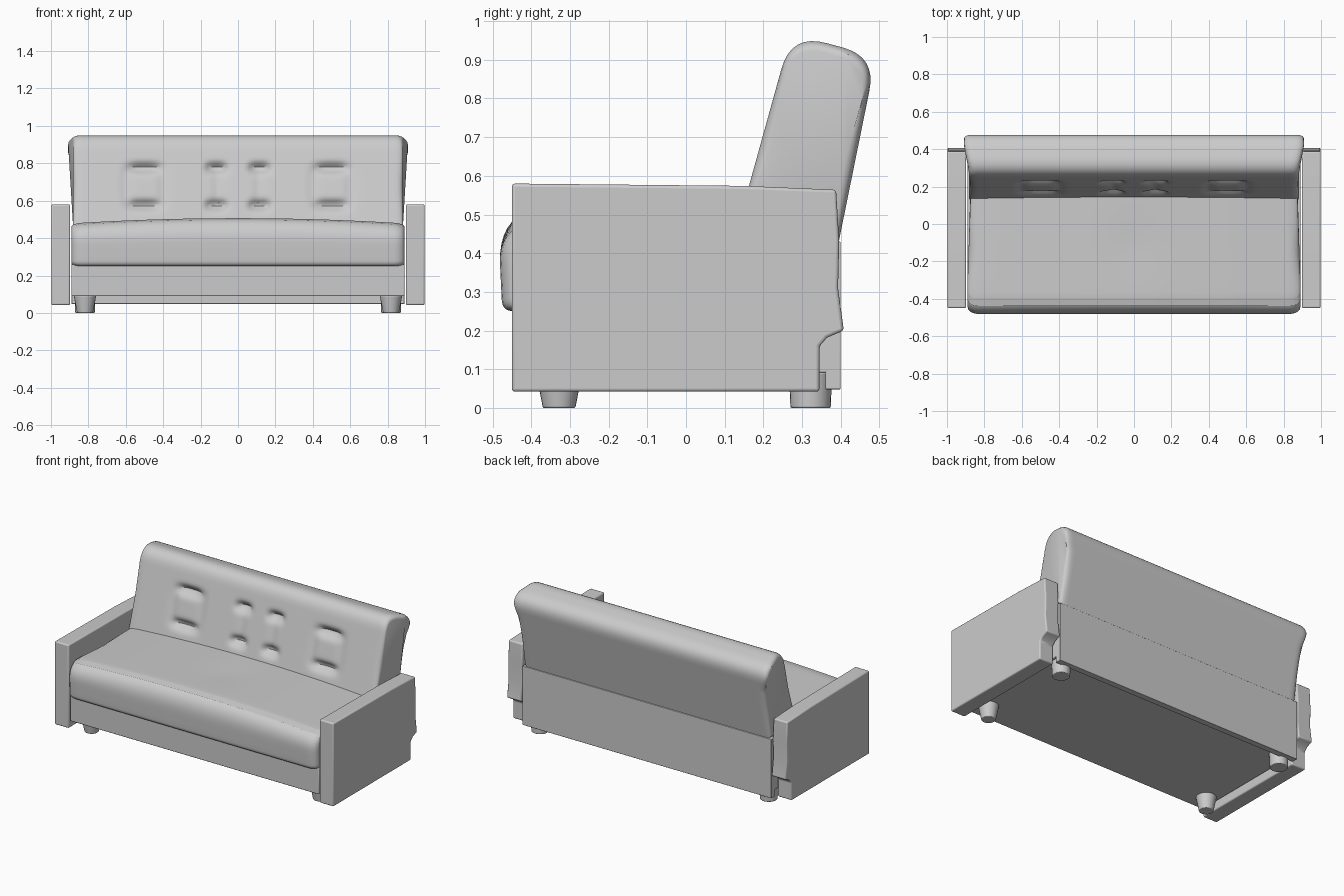
import bpy, bmesh, math
from mathutils import Vector

if "Cube" in bpy.data.objects:
    bpy.data.objects.remove(bpy.data.objects["Cube"])


def finish(name, bm, bevel=0.0):
    bmesh.ops.recalc_face_normals(bm, faces=bm.faces)
    mesh = bpy.data.meshes.new(name)
    bm.to_mesh(mesh)
    bm.free()
    ob = bpy.data.objects.new(name, mesh)
    bpy.context.collection.objects.link(ob)
    if bevel:
        mod = ob.modifiers.new("soft_edges", 'BEVEL')
        mod.width, mod.segments = bevel, 3
    bpy.ops.object.select_all(action='DESELECT')
    ob.select_set(True)
    bpy.context.view_layer.objects.active = ob
    bpy.ops.object.shade_smooth_by_angle(angle=math.radians(35))
    return ob


def rounded(corners, step=0.02):
    """Closed y/z outline: each corner (y, z, r) is rounded, long edges subdivided."""
    pts, n = [], len(corners)
    for i in range(n):
        p = Vector(corners[i][:2])
        r = corners[i][2]
        a = p + (Vector(corners[i - 1][:2]) - p).normalized() * r
        b = p + (Vector(corners[(i + 1) % n][:2]) - p).normalized() * r
        k = 8 if r else 0
        for j in range(k + 1):
            t = j / k if k else 0
            pts.append(a * (1 - t) ** 2 + p * 2 * t * (1 - t) + b * t * t)
    out = []
    for i, p in enumerate(pts):
        q = pts[(i + 1) % len(pts)]
        m = max(1, int((q - p).length / step))
        out += [p.lerp(q, j / m) for j in range(m)]
    return out


def loft(name, outline, half, ends, warp, cols=72):
    """Sweep an outline along x; ends = (x, inset) rings that round both ends."""
    flat = ends[0][0] - 0.02
    rings = [(-x, s) for x, s in reversed(ends)]
    rings += [(-flat + 2 * flat * i / cols, 0) for i in range(cols + 1)] + ends
    c = sum(outline, Vector((0, 0))) / len(outline)
    bm = bmesh.new()
    loops = []
    for x, inset in rings:
        loop = []
        for p in outline:
            d = c - p
            q = p + d.normalized() * inset
            loop.append(bm.verts.new(warp(x, q.x, q.y)))
        loops.append(loop)
    n = len(outline)
    for a, b in zip(loops, loops[1:]):
        for i in range(n):
            j = (i + 1) % n
            bm.faces.new((a[i], a[j], b[j], b[i]))
    bm.faces.new(loops[0])
    bm.faces.new(loops[-1])
    return finish(name, bm)


def slab(name, x0, x1, outline, bevel):
    """Extrude a y/z outline between two x positions."""
    bm = bmesh.new()
    a = [bm.verts.new((x0, y, z)) for y, z in outline]
    b = [bm.verts.new((x1, y, z)) for y, z in outline]
    bm.faces.new(a)
    bm.faces.new(b)
    for i in range(len(a)):
        j = (i + 1) % len(a)
        bm.faces.new((a[i], a[j], b[j], b[i]))
    return finish(name, bm, bevel)


def clamp(v):
    return max(0.0, min(1.0, v))


# Arms with a notch low at the rear
arm = [(-0.45, 0.042), (0.345, 0.042), (0.345, 0.16), (0.365, 0.182), (0.408, 0.2),
       (0.393, 0.31), (0.396, 0.43), (0.388, 0.564), (0.15, 0.574), (-0.45, 0.58)]
for side, label in ((-1, "left"), (1, "right")):
    slab(label + "_arm", side * 0.897, side * 0.998, arm, 0.008)

# Base box and back panel
slab("base", -0.89, 0.89, [(-0.445, 0.09), (0.38, 0.09), (0.38, 0.26), (-0.445, 0.26)], 0.005)
slab("back_panel", -0.89, 0.89, [(0.36, 0.048), (0.40, 0.048), (0.40, 0.43), (0.36, 0.43)], 0.003)


# Seat cushion, crowned in the middle
def seat_warp(x, y, z):
    if z > 0.36:
        z += 0.028 * (1 - (x / 0.89) ** 2) * clamp((z - 0.36) / 0.1)
        z -= 0.006 * math.exp(-(x / 0.14) ** 2 - ((y + 0.12) / 0.16) ** 2)
    taper = 1 - 0.02 * clamp((y + 0.3) / 0.5)
    return x * taper, y, z


seat = rounded([(0.3, 0.25, 0), (-0.475, 0.25, 0.03), (-0.485, 0.46, 0.09), (-0.40, 0.478, 0.04),
                (0.3, 0.478, 0)], 0.03)
loft("seat_cushion", seat, 0.89, [(0.855, 0.003), (0.875, 0.012), (0.886, 0.024), (0.89, 0.04)], seat_warp)

# Backrest with pressed tufts on its front
tufts = [(x, z) for x in (-0.5, -0.115, 0.115, 0.5) for z in (0.575, 0.775)]


def back_warp(x, y, z):
    front = 0.12 + (z - 0.42) * 0.278
    if y < front + 0.03 and z < 0.93:
        dent = 0.0
        for tx, tz in tufts:
            w = 0.085 if abs(tx) > 0.3 else 0.055
            dent += 0.036 * math.exp(-((x - tx) / w) ** 4 - ((z - tz) / 0.026) ** 2)
        for tx in (-0.6, -0.4, -0.11, 0.11, 0.4, 0.6):
            dent += 0.008 * math.exp(-((x - tx) / 0.025) ** 2 - ((z - 0.675) / 0.11) ** 4)
        y += dent
    flare = 1 + 0.032 * clamp((z - 0.76) / 0.1) * clamp((y - 0.30) / 0.12)
    return x * flare, y, z


back = rounded([(0.12, 0.42, 0), (0.272, 0.968, 0.095), (0.492, 0.908, 0.09), (0.394, 0.425, 0)], 0.014)
loft("backrest", back, 0.88, [(0.85, 0.0), (0.867, 0.005), (0.877, 0.013), (0.881, 0.025)], back_warp, 110)

# Round feet
for side in (-1, 1):
    for label, y, r_low, r_top in (("front_foot", -0.328, 0.042, 0.06), ("rear_foot", 0.322, 0.052, 0.056)):
        bm = bmesh.new()
        bmesh.ops.create_cone(bm, cap_ends=True, segments=24, radius1=r_low, radius2=r_top, depth=0.092)
        bmesh.ops.translate(bm, verts=bm.verts, vec=(side * 0.818, y, 0.046))
        finish(label, bm, 0.004)
